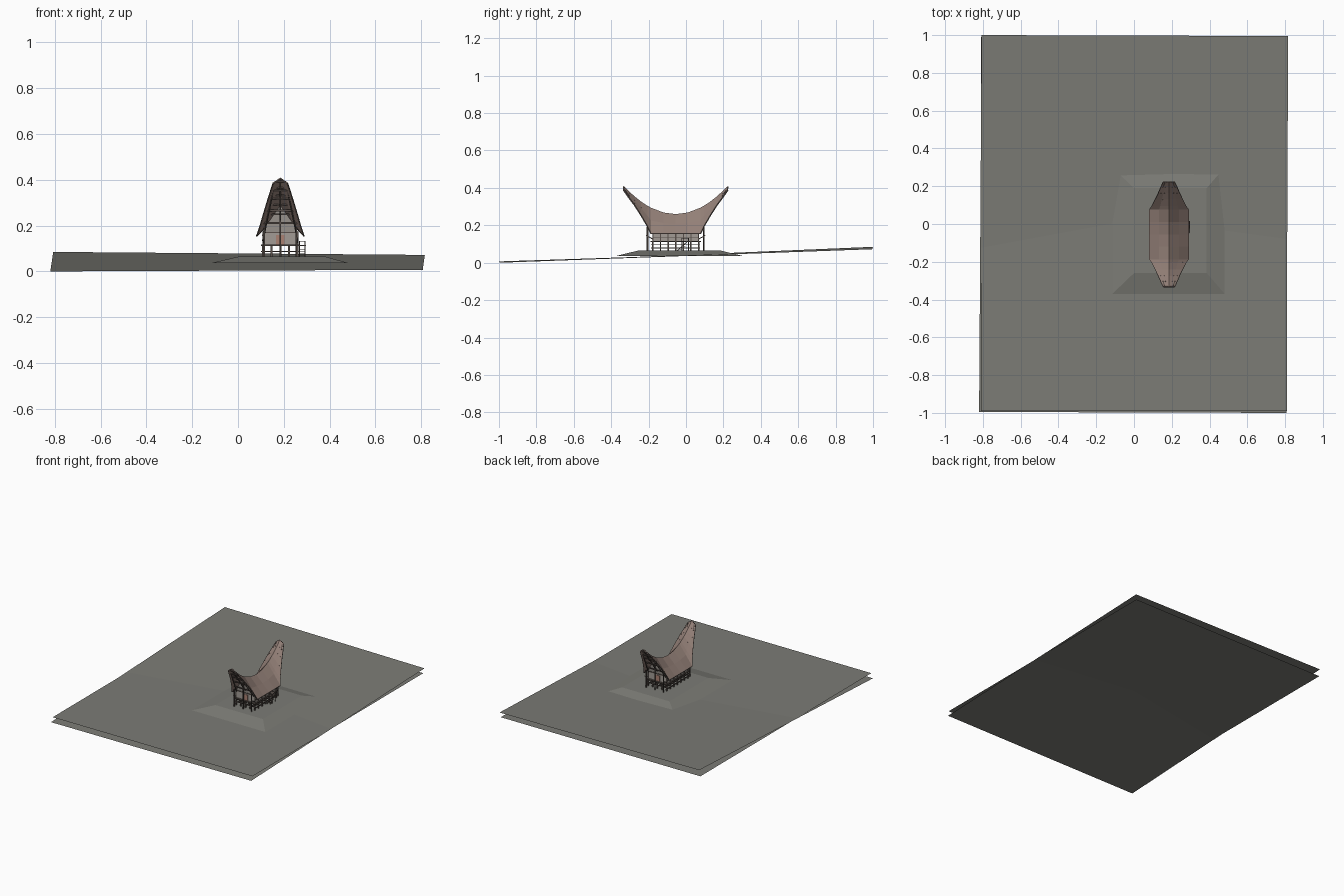
import bpy, bmesh, math
from mathutils import Vector

if "Cube" in bpy.data.objects:
    bpy.data.objects.remove(bpy.data.objects["Cube"])

CX, CY, G = 0.185, -0.055, 0.064   # house centre and ground height


def mat(name, rgb):
    m = bpy.data.materials.new(name)
    m.diffuse_color = (*rgb, 1)
    m.use_nodes = True
    m.node_tree.nodes["Principled BSDF"].inputs["Base Color"].default_value = m.diffuse_color
    return m


EARTH = mat("earth", (0.20, 0.20, 0.18))
ROOF = mat("roof_brown", (0.30, 0.22, 0.19))
WOOD = mat("dark_wood", (0.10, 0.08, 0.07))
WALL = mat("wall_grey", (0.36, 0.33, 0.30))
DOOR = mat("door_red", (0.40, 0.22, 0.17))


def mesh(name, verts, faces, m):
    me = bpy.data.meshes.new(name)
    me.from_pydata(verts, [], faces)
    me.materials.append(m)
    ob = bpy.data.objects.new(name, me)
    bpy.context.collection.objects.link(ob)
    return ob


def part(name, m, boxes=(), bars=()):
    """One object from boxes (centre, size) and square bars (start, end, width)."""
    bm = bmesh.new()
    for c, s in boxes:
        vs = bmesh.ops.create_cube(bm, size=1)["verts"]
        bmesh.ops.scale(bm, vec=s, verts=vs)
        bmesh.ops.translate(bm, vec=c, verts=vs)
    for a, b, w in bars:
        a, b = Vector(a), Vector(b)
        d = b - a
        vs = bmesh.ops.create_cube(bm, size=1)["verts"]
        bmesh.ops.scale(bm, vec=(w, w, d.length), verts=vs)
        bmesh.ops.rotate(bm, matrix=d.to_track_quat('Z', 'Y').to_matrix(), verts=vs)
        bmesh.ops.translate(bm, vec=(a + b) / 2, verts=vs)
    me = bpy.data.meshes.new(name)
    bm.to_mesh(me)
    bm.free()
    me.materials.append(m)
    ob = bpy.data.objects.new(name, me)
    ob.location = (CX, CY, 0)
    bpy.context.collection.objects.link(ob)
    return ob


# sloping ground sheet crossing a level ground sheet
mesh("sloping_ground", [(-.82, -.995, 0), (.807, -1, .007), (.816, .995, .072), (-.807, 1, .085)],
     [(0, 1, 2, 3)], EARTH)
mesh("level_ground", [(-.81, -.99, .037), (.81, -.99, .037), (.81, .99, .037), (-.81, .99, .037)],
     [(0, 1, 2, 3)], EARTH)

# low mound with sloping sides
mesh("mound", [(-.115, -.37, .037), (.48, -.37, .037), (.48, .30, .037), (-.115, .30, .037),
               (0, -.26, G), (.385, -.26, G), (.385, .19, G), (0, .19, G)],
     [(4, 5, 6, 7), (0, 1, 5, 4), (1, 2, 6, 5), (2, 3, 7, 6), (3, 0, 4, 7)], EARTH)


# saddle roof: (distance from middle, half width, edge height)
def ridge(v):
    return .26 + .15 * (v / .277) ** 2


half = [(.065, .106, .157), (.132, .105, .157), (.15, .092, .195), (.185, .074, .255),
        (.22, .057, .31), (.25, .044, .35), (.277, .031, .388)]
prof = [(-v, w, z) for v, w, z in reversed(half)] + [(0, .106, .157)] + half
verts, faces = [], []
for v, w, z in prof:
    for t in (-1, -.5, 0, .5, 1):
        a = abs(t)
        verts.append((w * t, v, ridge(v) * (1 - a) + z * a))
for i in range(len(prof) - 1):
    for j in range(4):
        k = i * 5 + j
        faces.append((k, k + 1, k + 6, k + 5))
roof = mesh("saddle_roof", verts, faces, ROOF)
roof.location = (CX, CY, 0)
sol = roof.modifiers.new("thickness", 'SOLIDIFY')
sol.thickness = .006
sol.offset = -1

# dark trim along the eaves and the rising roof edges
trim = []
for s in (-1, 1):
    for (v0, w0, z0), (v1, w1, z1) in zip(prof, prof[1:]):
        trim.append(((s * w0 * .97, v0, z0 - .002), (s * w1 * .97, v1, z1 - .002), .005))
part("roof_edge_trim", WOOD, bars=trim)

# posts, tie beams and floor
ys = [-.122 + i * .244 / 6 for i in range(7)]
xs = [-.076, -.038, 0, .038, .076]
part("house_posts", WOOD, boxes=[((x, y, (G + .113) / 2), (.008, .008, .113 - G)) for x in xs for y in ys])
part("tie_beams", WOOD,
     boxes=[((x, 0, z), (.005, .262, .005)) for x in xs for z in (.079, .096)] +
           [((0, y, .087), (.168, .005, .005)) for y in ys])
part("floor", WOOD, boxes=[((0, 0, .114), (.168, .268, .006))])

# walls with corner battens
part("house_walls", WALL, boxes=[((0, 0, .146), (.15, .24, .06))])
part("wall_battens", WOOD,
     boxes=[((s * .076, y, .145), (.006, .006, .06)) for s in (-1, 1) for y in ys] +
           [((s * .077, 0, z), (.006, .25, .005)) for s in (-1, 1) for z in (.136, .158)] +
           [((0, s * .122, .17), (.156, .006, .006)) for s in (-1, 1)])

for s, side in ((-1, "front"), (1, "back")):
    # pentagon gable wall leaning outward to the roof
    g = mesh(side + "_gable", [(-.075, s * .121, .172), (.075, s * .121, .172), (.062, s * .125, .20),
                               (0, s * .14, .288), (-.062, s * .125, .20)], [(0, 1, 2, 3, 4)], WALL)
    g.location = (CX, CY, 0)
    part(side + "_door", DOOR, boxes=[((0, s * .121, .138), (.036, .004, .042))])
    # stepped cross boards and braces under the projecting roof
    boards = []
    for v, w, z in half[2:]:
        h = ridge(v) - z
        boards.append(((0, s * v, z + h * .15), (w * 1.6, .005, .007)))
        boards.append(((0, s * v, z + h * .5), (w * .9, .005, .006)))
    bars = [((0, s * .125, .19), (0, s * .268, .385), .006),
            ((0, s * .15, G), (0, s * .15, ridge(.15) - .008), .007)]
    for q in (-1, 1):
        bars += [((q * .07, s * .125, .165), (q * .024, s * .27, .386), .005),
                 ((q * .076, s * .12, .125), (q * .076, s * .158, .146), .005),
                 ((q * .07, s * .152, G), (q * .07, s * .152, .19), .006)]
    part(side + "_overhang_boards", WOOD, boxes=boards, bars=bars)

# side landing with steps and rail
part("landing", WOOD,
     boxes=[((.096, .05, .113), (.03, .04, .005))] +
           [((x, y, .098), (.004, .004, .068)) for x in (.084, .108) for y in (.032, .068)] +
           [((.096, .05 - .0, .131), (.028, .036, .003))] +
           [((.096, .026 + i * .011, .07 + i * .009), (.024, .010, .003)) for i in range(-1, 4)],
     bars=[((x, .008, G), (x, .06, .112), .004) for x in (.084, .108)])
